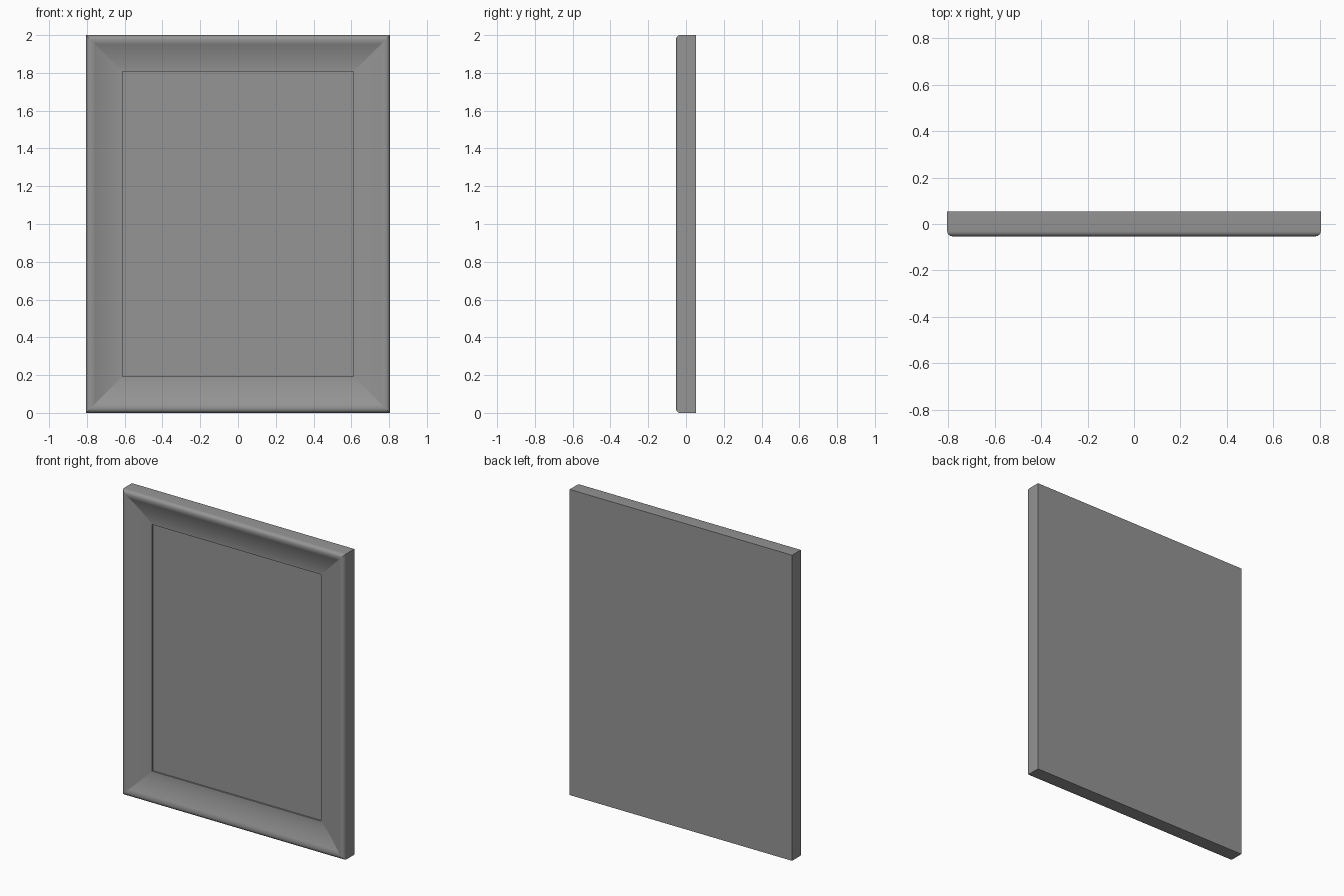
import bpy
import bmesh
import math

cube = bpy.data.objects.get("Cube")
if cube:
    bpy.data.objects.remove(cube, do_unlink=True)

HALF_W, HEIGHT, HALF_D = 0.805, 2.0, 0.053


def make_material(name, colour):
    mat = bpy.data.materials.new(name)
    mat.use_nodes = True
    mat.diffuse_color = colour
    mat.node_tree.nodes["Principled BSDF"].inputs["Base Color"].default_value = colour
    return mat


def rectangle(bm, inset, y):
    """Four corners of the frame outline moved inwards by inset."""
    w, low, high = HALF_W - inset, inset, HEIGHT - inset
    return [bm.verts.new((x, y, z)) for x, z in ((-w, low), (w, low), (w, high), (-w, high))]


def finish(bm, name, mat):
    bmesh.ops.recalc_face_normals(bm, faces=bm.faces)
    mesh = bpy.data.meshes.new(name)
    bm.to_mesh(mesh)
    bm.free()
    mesh.materials.append(mat)
    obj = bpy.data.objects.new(name, mesh)
    bpy.context.collection.objects.link(obj)
    return obj


grey = make_material("mid grey", (0.3, 0.3, 0.3, 1))

# Moulding section as (inset, y): flat side, rounded rim, hollow slope, inner lip
rim, crest, inner = 0.022, 0.032, 0.193
section = [(0, HALF_D)]
for i in range(7):
    a = math.radians(15 * i)
    section.append((rim * (1 - math.cos(a)), -HALF_D + rim * (1 - math.sin(a))))
for i in range(11):
    t = i / 10
    section.append((crest + (inner - crest) * t, -HALF_D + 0.038 * (1 - (1 - t) ** 1.8)))
section.append((inner, -0.005))

# Mitred frame with closed back
bm = bmesh.new()
rings = [rectangle(bm, d, y) for d, y in section]
for a, b in zip(rings, rings[1:]):
    for i in range(4):
        j = (i + 1) % 4
        bm.faces.new((a[i], a[j], b[j], b[i])).smooth = True
    for i in range(4):
        bm.edges.get((a[i], b[i])).smooth = False
bm.faces.new(rings[0])
bm.faces.new(rings[-1])
frame = finish(bm, "picture_frame", grey)

# Smooth moulding, sharp mitres and lip
bpy.ops.object.select_all(action="DESELECT")
frame.select_set(True)
bpy.context.view_layer.objects.active = frame
bpy.ops.object.shade_smooth_by_angle(angle=math.radians(30), keep_sharp_edges=True)
